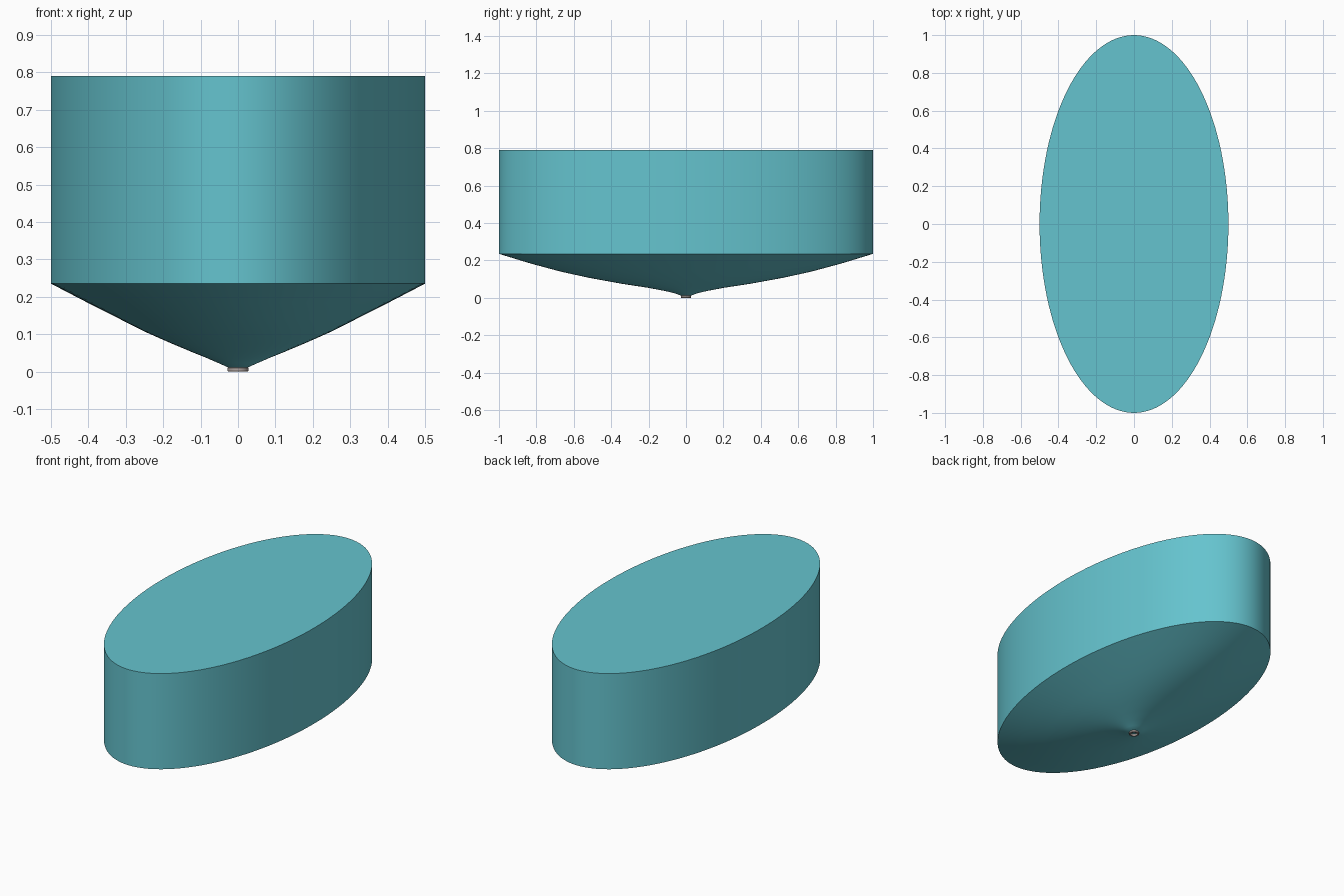
import bpy, bmesh, math

if "Cube" in bpy.data.objects:
    bpy.data.objects.remove(bpy.data.objects["Cube"])

N = 128

def material(name, color):
    m = bpy.data.materials.new(name)
    m.diffuse_color = color
    m.use_nodes = True
    m.node_tree.nodes["Principled BSDF"].inputs["Base Color"].default_value = m.diffuse_color
    return m

def loft(name, rings, mat, cap_ends=True, close=False, n=N):
    """Skin elliptical rings given as (x radius, y radius, z)."""
    bm = bmesh.new()
    loops = [[bm.verts.new((a * math.cos(2 * math.pi * i / n),
                            b * math.sin(2 * math.pi * i / n), z))
              for i in range(n)] for a, b, z in rings]
    pairs = list(zip(loops, loops[1:]))
    if close:
        pairs.append((loops[-1], loops[0]))
    for lo, hi in pairs:
        for i in range(n):
            j = (i + 1) % n
            bm.faces.new((lo[i], lo[j], hi[j], hi[i]))
    if cap_ends:
        bm.faces.new(loops[0][::-1])
        bm.faces.new(loops[-1])
    bmesh.ops.recalc_face_normals(bm, faces=bm.faces)
    me = bpy.data.meshes.new(name)
    bm.to_mesh(me)
    bm.free()
    ob = bpy.data.objects.new(name, me)
    bpy.context.collection.objects.link(ob)
    me.materials.append(mat)
    bpy.ops.object.select_all(action='DESELECT')
    ob.select_set(True)
    bpy.context.view_layer.objects.active = ob
    bpy.ops.object.shade_smooth_by_angle(angle=math.radians(25))
    return ob

teal = material("teal", (0.13, 0.55, 0.62, 1))
brown = material("warm_grey", (0.42, 0.36, 0.34, 1))

# Oval tank: round outlet flaring into an oval hopper, then straight walls
loft("oval_tank", [
    (0.026, 0.026, 0.011), (0.053, 0.056, 0.023), (0.083, 0.11, 0.036),
    (0.125, 0.20, 0.053), (0.18, 0.35, 0.076), (0.25, 0.52, 0.107),
    (0.315, 0.67, 0.140), (0.40, 0.83, 0.183), (0.50, 1.0, 0.235),
    (0.50, 1.0, 0.79)], teal)

# Small outlet ring underneath
loft("outlet_ring", [(r, r, z) for r, z in [
    (0.018, 0.0), (0.026, 0.0), (0.028, 0.002), (0.028, 0.010),
    (0.026, 0.012), (0.018, 0.012)]], brown, cap_ends=False, close=True, n=48)
